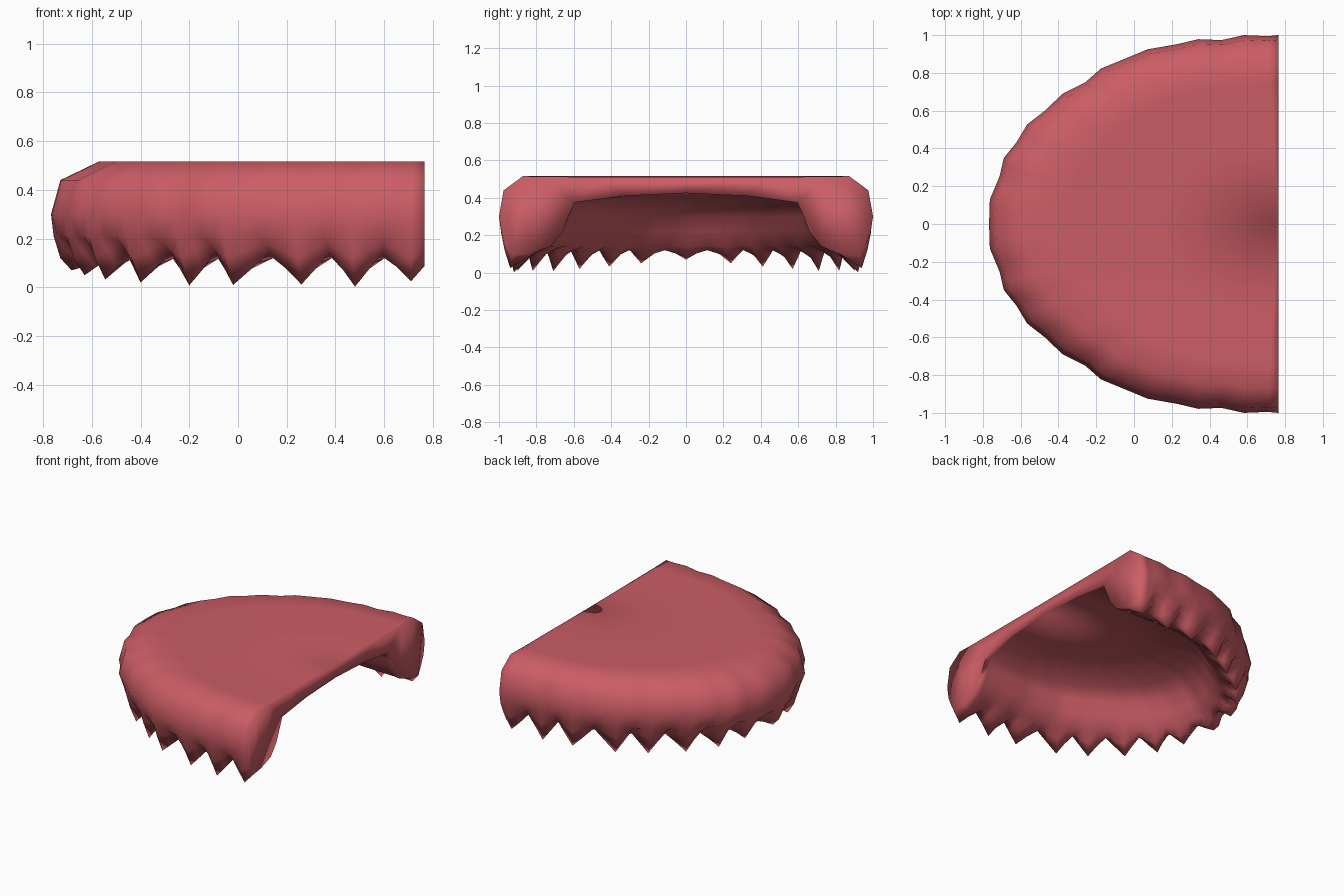
import bpy, bmesh

if "Cube" in bpy.data.objects:
    bpy.data.objects.remove(bpy.data.objects["Cube"])

# Tooth-ridge tips along one half of the arch: x, y, z
TIPS = [(-0.683, 0, 0.07), (-0.63, 0.24, 0.05), (-0.545, 0.41, 0.032), (-0.40, 0.57, 0.02),
        (-0.20, 0.71, 0.008), (-0.02, 0.82, 0.01), (0.26, 0.90, 0.012), (0.48, 0.92, 0.003),
        (0.71, 0.94, 0.025)]
POLE_X = 0.765          # centre of the flat rear cut
EDGE = 0.945            # tips sit slightly inside the outline


def lerp(a, b, t):
    return tuple(p + (q - p) * t for p, q in zip(a, b))


# Stations along half the arch: x, y of outline, tip height, valley amount 0..1
half = []
for i, (x, y, z) in enumerate(TIPS):
    p = (POLE_X + (x - POLE_X) / EDGE, y / EDGE, z)
    if i:
        q = prev
        for t, v in ((0.25, 0.5), (0.5, 1.0), (0.75, 0.5)):
            m = lerp(q, p, t)
            half.append((m[0], m[1], m[2], v))
    half.append((*p, 0.0))
    prev = p
half.append((POLE_X, 0.993, 0.04, 0.45))
stations = [(x, -y, z, v) for x, y, z, v in reversed(half[1:])] + half


def section(x, y, tip, v):
    """Cross-section from the top inwards around the rim to the palate."""
    low = tip + (0.145 - tip) * v
    k = 1 + 0.016 * v                                   # round out the outline
    w = 0.08 * min(1, max(0, (0.765 - x) / 0.8))        # ridge thins to the front
    rows = [(0.45, 0.45, 0.512), (0.75, 0.75, 0.513), (0.872 * k, 0.872 * k, 0.516),
            (0.975 * k, 0.975 * k, 0.44),
            (k, k, 0.30), (0.993, 0.993, 0.21),
            (0.975 - 0.02 * v, 0.975 - 0.02 * v, 0.12 + 0.06 * v),
            (EDGE - 0.02 * v, EDGE - 0.02 * v, low),
            (0.91, 0.84 + w * 0.6, 0.085 + 0.035 * v), (0.88, 0.73 + w, 0.14),
            (0.845, 0.665 + w, 0.22), (0.81, 0.635 + w, 0.30),
            (0.74, 0.60 + w, 0.375), (0.40, 0.33, 0.41)]
    return [(POLE_X + (x - POLE_X) * sx, y * sy, z) for sx, sy, z in rows]


# Loft the arch, closing top and palate with fans to the rear centre
bm = bmesh.new()
rings = [[bm.verts.new(c) for c in section(*s)] for s in stations]
top = bm.verts.new((POLE_X, 0, 0.51))
palate = bm.verts.new((POLE_X, 0, 0.425))
for a, b in zip(rings, rings[1:]):
    bm.faces.new((top, a[0], b[0]))
    bm.faces.new((palate, b[-1], a[-1]))
    for j in range(len(a) - 1):
        bm.faces.new((a[j], a[j + 1], b[j + 1], b[j]))

# Flat rear cut
bm.faces.new([top] + rings[-1] + [palate] + rings[0][::-1])
bmesh.ops.triangulate(bm, faces=[f for f in bm.faces if len(f.verts) > 4])
bmesh.ops.recalc_face_normals(bm, faces=bm.faces)

mesh = bpy.data.meshes.new("gum_arch")
bm.to_mesh(mesh)
bm.free()
gum = bpy.data.objects.new("gum_arch", mesh)
bpy.context.collection.objects.link(gum)

# Single soft red colour, smooth all over
red = bpy.data.materials.new("gum_red")
red.diffuse_color = (0.60, 0.11, 0.13, 1)
red.use_nodes = True
red.node_tree.nodes["Principled BSDF"].inputs["Base Color"].default_value = red.diffuse_color
mesh.materials.append(red)
for f in mesh.polygons:
    f.use_smooth = True
